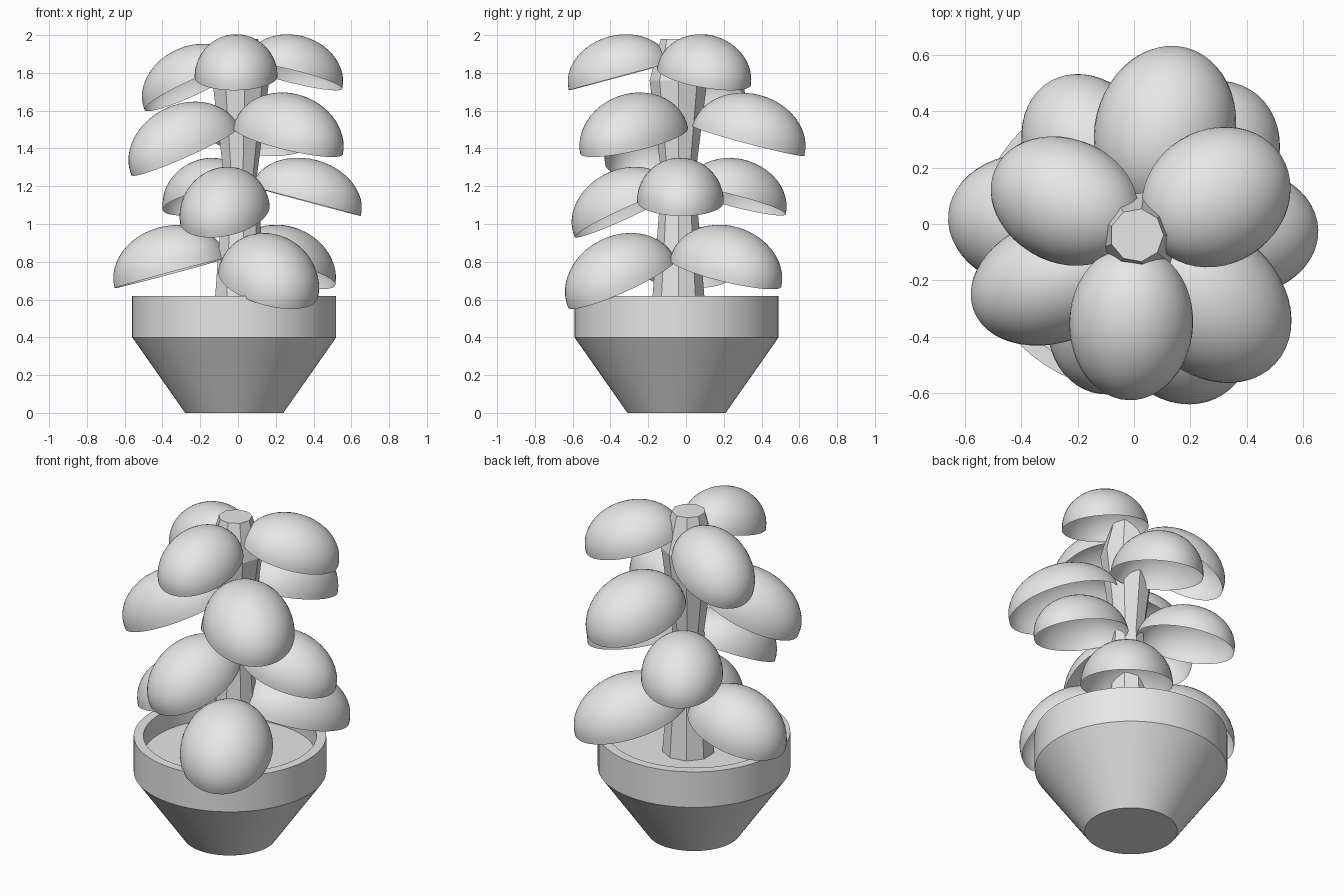
import bpy
import bmesh
from math import radians
from mathutils import Matrix, Vector

cube = bpy.data.objects.get("Cube")
if cube:
    bpy.data.objects.remove(cube, do_unlink=True)

grey = bpy.data.materials.new("plain_grey")
grey.use_nodes = True
grey.diffuse_color = (0.8, 0.8, 0.8, 1)
grey.node_tree.nodes["Principled BSDF"].inputs["Base Color"].default_value = (0.8, 0.8, 0.8, 1)


def finish(name, bm, smooth=True):
    mesh = bpy.data.meshes.new(name)
    bm.to_mesh(mesh)
    bm.free()
    mesh.materials.append(grey)
    obj = bpy.data.objects.new(name, mesh)
    bpy.context.collection.objects.link(obj)
    if smooth:
        bpy.ops.object.select_all(action="DESELECT")
        obj.select_set(True)
        bpy.context.view_layer.objects.active = obj
        bpy.ops.object.shade_smooth_by_angle(angle=radians(30))
    return obj


def lathe(name, profile, centre, sides, smooth):
    """Revolve (radius, z) points around a vertical axis and cap both ends."""
    bm = bmesh.new()
    rings = []
    for r, z in profile:
        ring = []
        for i in range(sides):
            p = Matrix.Rotation(radians(360) * i / sides, 3, "Z") @ Vector((r, 0, z))
            ring.append(bm.verts.new(p + Vector((centre[0], centre[1], 0))))
        rings.append(ring)
    for low, high in zip(rings, rings[1:]):
        for i in range(sides):
            j = (i + 1) % sides
            bm.faces.new((low[i], low[j], high[j], high[i]))
    bm.faces.new(rings[0][::-1])
    bm.faces.new(rings[-1])
    bmesh.ops.recalc_face_normals(bm, faces=bm.faces)
    return finish(name, bm, smooth)


def leaf(name, centre, heading, tilt, length, width, height):
    """Open half ellipsoid whose outer end tips down."""
    bm = bmesh.new()
    bmesh.ops.create_uvsphere(bm, u_segments=48, v_segments=24, radius=1)
    lower = [v for v in bm.verts if v.co.z < -0.001]
    bmesh.ops.delete(bm, geom=lower, context="VERTS")
    matrix = (Matrix.Translation(centre)
              @ Matrix.Rotation(radians(heading), 4, "Z")
              @ Matrix.Rotation(radians(tilt), 4, "Y")
              @ Matrix.Diagonal((length, width, height, 1)))
    bm.transform(matrix)
    return finish(name, bm)


# Pot with a straight rim, soil level inside
lathe("pot", [(0.26, 0), (0.54, 0.4), (0.54, 0.62), (0.485, 0.62), (0.485, 0.5)],
      (-0.02, -0.05), 64, True)

# Faceted trunk
lathe("trunk", [(0.15, 0.48), (0.09, 1.25), (0.155, 1.76), (0.095, 1.98)],
      (0.01, -0.04), 9, False)

# Four tiers of three leaves: centre, heading, tilt, half sizes
tiers = {
    "top": [((-0.01, -0.35, 1.78), 268, 15, 0.28, 0.22, 0.22),
            ((0.29, 0.095, 1.78), 32, 15, 0.28, 0.24, 0.22),
            ((-0.24, 0.08, 1.72), 155, 25, 0.29, 0.22, 0.22)],
    "upper": [((0.11, 0.33, 1.44), 76, 15, 0.31, 0.25, 0.25),
              ((0.265, -0.275, 1.44), 317, 15, 0.33, 0.255, 0.25),
              ((-0.28, -0.2, 1.385), 200, 24, 0.32, 0.22, 0.25)],
    "middle": [((0.36, -0.03, 1.12), 2, 15, 0.3, 0.23, 0.225),
               ((-0.155, 0.26, 1.12), 120, 15, 0.29, 0.23, 0.225),
               ((-0.07, -0.32, 1.055), 254, 25, 0.3, 0.235, 0.235)],
    "bottom": [((-0.355, 0.01, 0.74), 175, 15, 0.31, 0.24, 0.25),
               ((0.16, -0.34, 0.685), 295, 25, 0.32, 0.26, 0.255),
               ((0.23, 0.21, 0.74), 50, 15, 0.33, 0.26, 0.25)],
}
for tier, leaves in tiers.items():
    for i, args in enumerate(leaves):
        leaf(f"{tier}_leaf_{i + 1}", *args)
